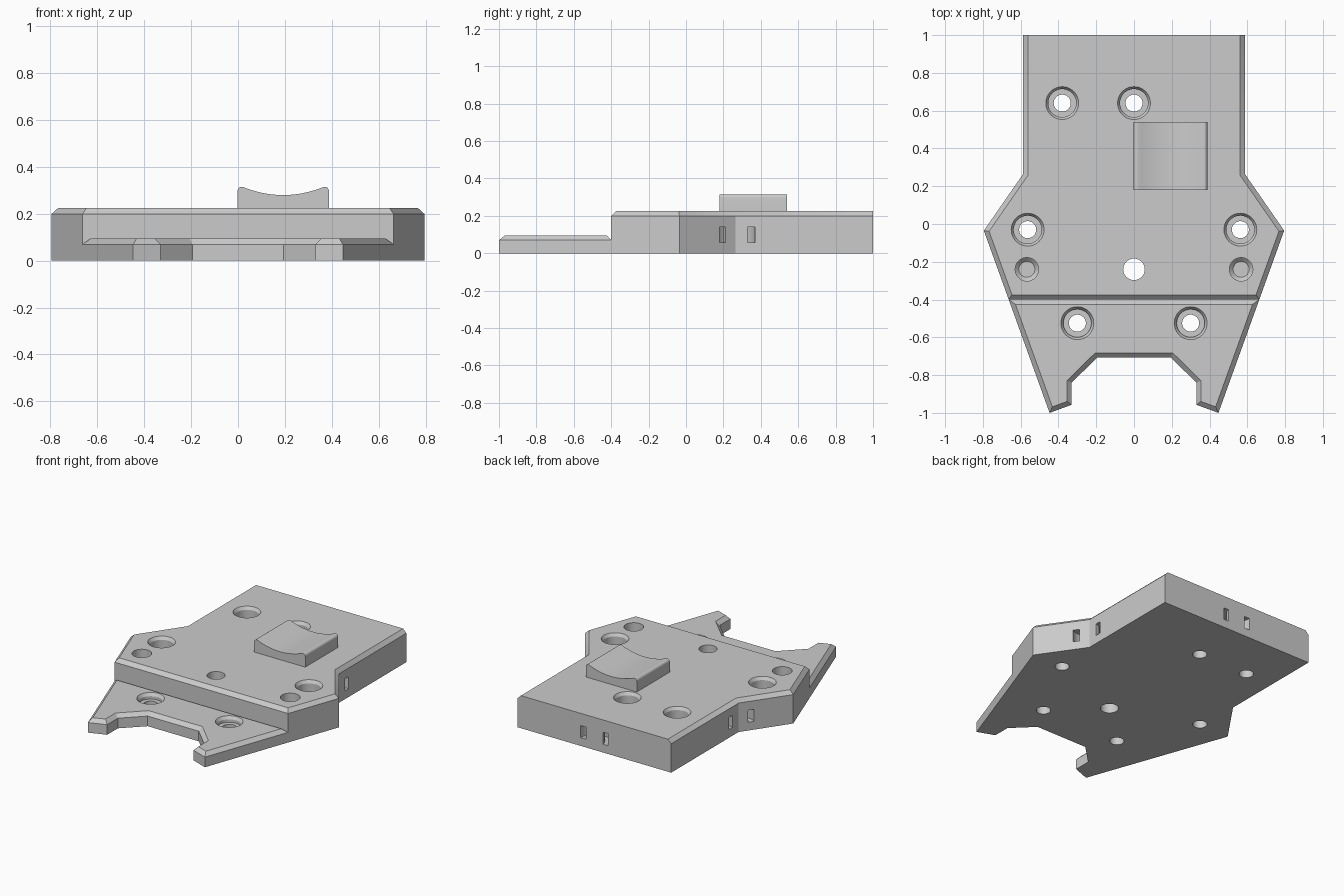
import bpy, bmesh, math
from mathutils import Vector

cube = bpy.data.objects.get("Cube")
if cube:
    bpy.data.objects.remove(cube, do_unlink=True)

grey = bpy.data.materials.new("plain grey")
grey.use_nodes = True
colour = (0.6, 0.6, 0.6, 1)
grey.diffuse_color = colour
grey.node_tree.nodes["Principled BSDF"].inputs["Base Color"].default_value = colour

TOP, STEP, CHAMFER = 0.225, 0.095, 0.025


def finish(name, bm):
    bmesh.ops.recalc_face_normals(bm, faces=bm.faces)
    mesh = bpy.data.meshes.new(name)
    bm.to_mesh(mesh)
    bm.free()
    obj = bpy.data.objects.new(name, mesh)
    bpy.context.collection.objects.link(obj)
    mesh.materials.append(grey)
    return obj


def loft(bm, loops, closed=False):
    """Skin matching loops of points; cap the ends unless closed."""
    rings = [[bm.verts.new(p) for p in loop] for loop in loops]
    n = len(rings[0])
    pairs = list(zip(rings, rings[1:])) + ([(rings[-1], rings[0])] if closed else [])
    for a, b in pairs:
        for i in range(n):
            j = (i + 1) % n
            bm.faces.new((a[i], a[j], b[j], b[i]))
    if not closed:
        bm.faces.new(rings[0])
        bm.faces.new(rings[-1])


def lathe(bm, x, y, profile, closed=False, steps=48):
    angles = [2 * math.pi * i / steps for i in range(steps)]
    loft(bm, [[(x + r * math.cos(a), y + r * math.sin(a), z) for a in angles]
              for r, z in profile], closed)


def inset(points, plain_y):
    """Move each edge of a counterclockwise outline inward, except edges lying on plain_y."""
    lines = []
    for i, p in enumerate(points):
        p, q = Vector(p), Vector(points[(i + 1) % len(points)])
        d = (q - p).normalized()
        amount = 0 if p.y == q.y == plain_y[0] or p.y == q.y == plain_y[1] else CHAMFER
        lines.append((p + Vector((-d.y, d.x)) * amount, d))
    result = []
    for (p, d), (q, e) in zip([lines[-1]] + lines[:-1], lines):
        t = (q - p).cross(e) / d.cross(e) if hasattr(d, "cross") else 0
        result.append(p + d * t)
    return result


def slab(name, half, top, plain_y):
    """Mirrored outline, extruded upright with a chamfered top edge."""
    outline = half + [(-x, y) for x, y in reversed(half)]
    upper = inset(outline, plain_y)
    bm = bmesh.new()
    loft(bm, [[(x, y, 0) for x, y in outline],
              [(x, y, top - CHAMFER) for x, y in outline],
              [(x, y, top) for x, y in upper]])
    return finish(name, bm)


def cut(obj, bm):
    cutter = finish("cutter", bm)
    cutter.hide_render = True
    mod = obj.modifiers.new("holes", "BOOLEAN")
    mod.operation, mod.solver, mod.object = "DIFFERENCE", "EXACT", cutter
    bpy.context.view_layer.objects.active = obj
    bpy.ops.object.modifier_apply(modifier=mod.name)
    bpy.data.objects.remove(cutter, do_unlink=True)


def screw_hole(bm, x, y, top):
    lathe(bm, x, y, [(0.045, -0.1), (0.045, 0.055), (0.074, 0.055),
                     (0.074, top - 0.02), (0.087, top), (0.087, top + 0.1)])


# Main deck and thin front plate share the same tapering side line
widest, tip, step_y = Vector((0.795, -0.035)), Vector((0.447, -1)), -0.4
seam = tuple(widest.lerp(tip, (widest.y - step_y) / (widest.y - tip.y)))
seam = (seam[0], step_y)
deck = slab("main_deck", [seam, tuple(widest), (0.587, 0.265), (0.587, 1)], TOP, (step_y, 1))
plate = slab("front_plate", [(0.195, -0.707), (0.33, -0.84), (0.33, -0.957), tuple(tip), seam],
             STEP, (step_y, step_y))

# Deck holes: screws, centre hole, blind pockets and curved tie channels
bm = bmesh.new()
for x, y in [(-0.38, 0.64), (0, 0.64), (-0.563, -0.03), (0.563, -0.03)]:
    screw_hole(bm, x, y, TOP)
lathe(bm, 0, -0.24, [(0.057, -0.1), (0.057, TOP + 0.1)])
for x in (-0.567, 0.567):
    lathe(bm, x, -0.24, [(0.042, 0.04), (0.062, 0.06), (0.062, TOP + 0.1)])
for x, y in [(-0.587, 0.265), (0.587, 0.265), (0, 1)]:
    lathe(bm, x, y, [(0.065, 0.057), (0.105, 0.057), (0.105, 0.14), (0.065, 0.14)], closed=True)
cut(deck, bm)

# Front plate screw holes
bm = bmesh.new()
for x in (-0.3, 0.3):
    screw_hole(bm, x, -0.525, STEP)
cut(plate, bm)

# Cradle block with a hollowed top and rounded lips
centre, half_width, lip = 0.193, 0.195, 0.018
section = [(centre - half_width, TOP - 0.01), (centre + half_width, TOP - 0.01)]
rounded = [(half_width - lip + lip * math.cos(a), 0.297 + lip * math.sin(a))
           for a in [math.radians(15 * i) for i in range(8)]]
section += [(centre + x, z) for x, z in rounded]
span = rounded[-1][0]
section += [(centre + span * t, 0.28 + (rounded[-1][1] - 0.28) * t * t)
            for t in [1 - i / 10 for i in range(1, 20)]]
section += [(centre - x, z) for x, z in reversed(rounded)]
bm = bmesh.new()
loft(bm, [[(x, y, z) for x, z in section] for y in (0.18, 0.54)])
cradle = finish("cradle_block", bm)

# Round walls smooth, edges sharp
bpy.ops.object.select_all(action="DESELECT")
for obj in (deck, plate, cradle):
    obj.select_set(True)
bpy.context.view_layer.objects.active = deck
bpy.ops.object.shade_smooth_by_angle(angle=math.radians(25))
